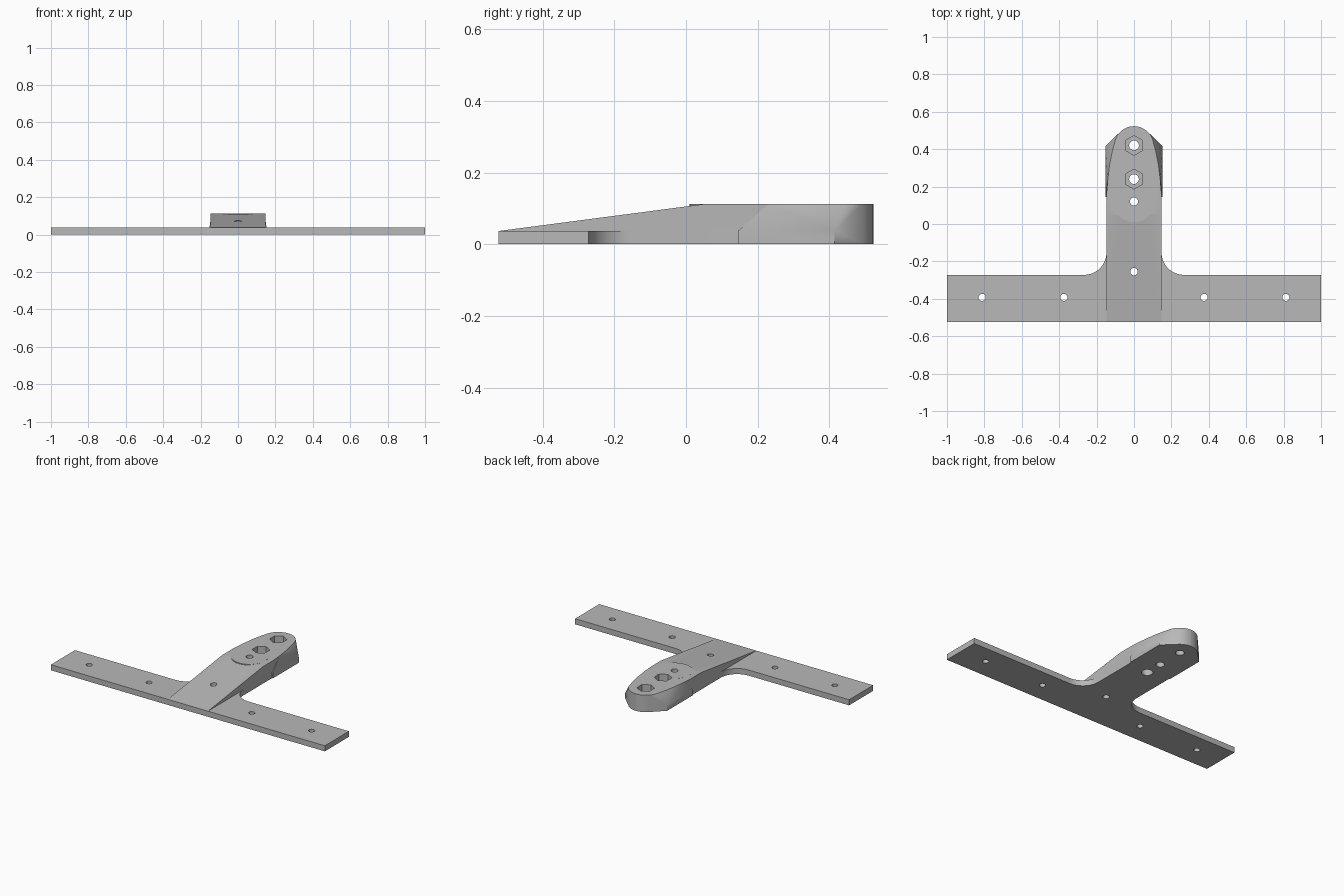
import bpy, bmesh
from math import pi, sin, cos

cube = bpy.data.objects.get("Cube")
if cube:
    bpy.data.objects.remove(cube, do_unlink=True)

grey = bpy.data.materials.new("plain grey")
grey.use_nodes = True
grey.diffuse_color = (0.48, 0.48, 0.48, 1)
grey.node_tree.nodes["Principled BSDF"].inputs["Base Color"].default_value = grey.diffuse_color

BASE, TOP, BACK, FRONT = 0.037, 0.112, 0.523, -0.523
HALF, END_R = 0.147, 0.105
END_Y = BACK - END_R


def finish(bm, name):
    bmesh.ops.recalc_face_normals(bm, faces=bm.faces)
    mesh = bpy.data.meshes.new(name)
    bm.to_mesh(mesh)
    bm.free()
    mesh.materials.append(grey)
    obj = bpy.data.objects.new(name, mesh)
    bpy.context.collection.objects.link(obj)
    return obj


def hull(name, points):
    bm = bmesh.new()
    for p in points:
        bm.verts.new(p)
    bmesh.ops.convex_hull(bm, input=bm.verts)
    bmesh.ops.delete(bm, geom=[v for v in bm.verts if not v.link_faces], context='VERTS')
    bmesh.ops.dissolve_limit(bm, angle_limit=0.002, verts=bm.verts, edges=bm.edges)
    return finish(bm, name)


def prism(name, outline, z0, z1):
    bm = bmesh.new()
    face = bm.faces.new([bm.verts.new((x, y, z0)) for x, y in outline])
    up = bmesh.ops.extrude_face_region(bm, geom=[face])["geom"]
    for v in up:
        if isinstance(v, bmesh.types.BMVert):
            v.co.z = z1
    return finish(bm, name)


def ring(x, y, r, sides, start=0.0):
    return [(x + r * cos(start + 2 * pi * i / sides),
             y + r * sin(start + 2 * pi * i / sides)) for i in range(sides)]


def mirrored(points):
    return points + [(-x, y) for x, y in reversed(points)]


def combine(target, other, operation):
    bpy.context.view_layer.objects.active = target
    mod = target.modifiers.new("combine", 'BOOLEAN')
    mod.operation, mod.solver, mod.object = operation, 'EXACT', other
    bpy.ops.object.modifier_apply(modifier=mod.name)
    bpy.data.objects.remove(other, do_unlink=True)


# Flat cross plate with filleted inner corners
fillet = 0.12
half_plate = [(1, FRONT), (1, -0.272)]
for i in range(13):
    a = -pi / 2 - i * pi / 24
    half_plate.append((HALF + fillet + fillet * cos(a), -0.272 + fillet + fillet * sin(a)))
bracket = prism("mounting_bracket", mirrored(half_plate), 0, BASE)

# Rounded nose outline shared by the arm and its side grips
nose = [(END_R * cos(i * pi / 24), END_Y + END_R * sin(i * pi / 24)) for i in range(2, 13)]
taper = [(HALF, 0.16), (0.141, 0.23), (0.130, 0.32), (0.118, 0.38)]

# Sloping arm with a level head
head = mirrored([(HALF, 0.05)] + taper + nose)
arm = hull("arm", [(x, y, z) for x, y in head for z in (0, TOP)]
           + [(x, FRONT, z) for x in (-HALF, HALF) for z in (0, BASE)])
combine(bracket, arm, 'UNION')

# Widened lower sides of the head, chamfered up to the top outline
low = mirrored([(0.153, 0.145), (0.153, 0.415)] + nose[4:])
high = mirrored(taper[1:] + nose)
grips = hull("side_grips", [(x, y, z) for x, y in low for z in (0, BASE)]
             + [(x, y, TOP) for x, y in high])
combine(bracket, grips, 'UNION')

# Low round boss where the slope meets the head
boss = prism("boss", ring(0, 0.122, 0.112, 48), 0.02, TOP + 0.0005)
combine(bracket, boss, 'UNION')

# Screw holes through the plate and arm
holes = [(x, -0.392, 0.019) for x in (-0.812, -0.375, 0.375, 0.812)]
holes += [(0, -0.255, 0.02), (0, 0.12, 0.022), (0, 0.24, 0.026), (0, 0.42, 0.026)]
for x, y, r in holes:
    combine(bracket, prism("hole", ring(x, y, r, 24), -0.1, 0.2), 'DIFFERENCE')

# Hexagonal nut pockets above and a round recess below
for y in (0.24, 0.42):
    combine(bracket, prism("nut_pocket", ring(0, y, 0.053, 6, pi / 2), 0.05, 0.2), 'DIFFERENCE')
combine(bracket, prism("recess", ring(0, 0.12, 0.034, 24), -0.1, 0.04), 'DIFFERENCE')

# Smooth the curved walls, keep real edges sharp
bpy.ops.object.select_all(action='DESELECT')
bracket.select_set(True)
bpy.context.view_layer.objects.active = bracket
bpy.ops.object.shade_smooth_by_angle(angle=pi / 9)
